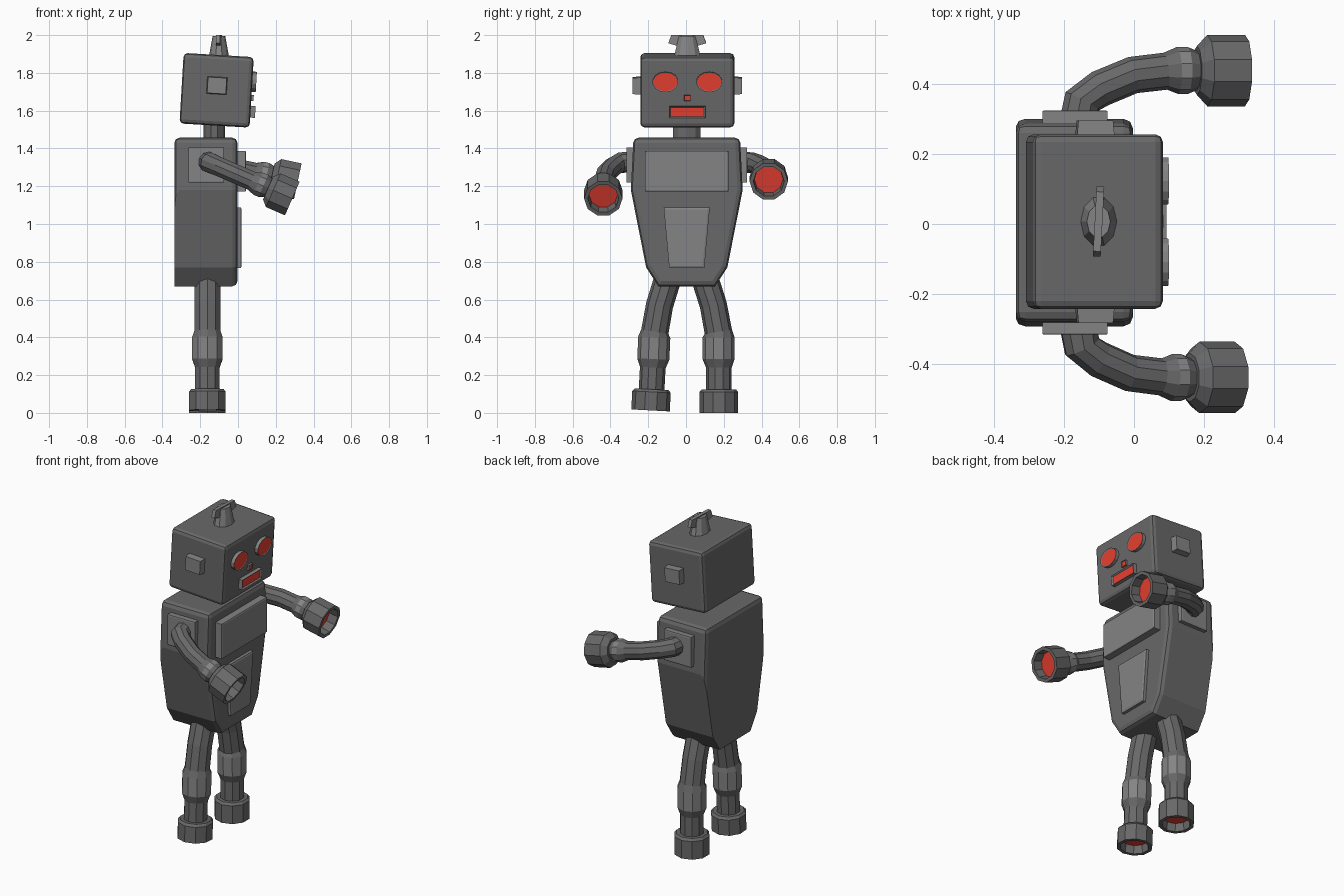
import bpy, bmesh
from math import sin, cos, pi, radians
from mathutils import Vector, Matrix

if "Cube" in bpy.data.objects:
    bpy.data.objects.remove(bpy.data.objects["Cube"])


def material(name, rgb):
    m = bpy.data.materials.new(name)
    m.diffuse_color = (*rgb, 1)
    m.use_nodes = True
    m.node_tree.nodes["Principled BSDF"].inputs["Base Color"].default_value = m.diffuse_color
    return m


red = material("red", (0.8, 0.05, 0.03))
dark = material("dark_grey", (0.14, 0.14, 0.14))
light = material("light_grey", (0.23, 0.23, 0.23))


def finish(bm, name, mat=Matrix(), base=dark):
    bmesh.ops.recalc_face_normals(bm, faces=bm.faces[:])
    bm.transform(mat)
    me = bpy.data.meshes.new(name)
    bm.to_mesh(me)
    bm.free()
    for m in (base, red, light):
        me.materials.append(m)
    ob = bpy.data.objects.new(name, me)
    bpy.context.collection.objects.link(ob)
    return ob


def rect(cy, cz, hy, hz):
    return [(cy - hy, cz - hz), (cy + hy, cz - hz), (cy + hy, cz + hz), (cy - hy, cz + hz)]


def oval(cy, cz, ry, rz, n):
    return [(cy + ry * cos(2 * pi * (i + .5) / n), cz + rz * sin(2 * pi * (i + .5) / n)) for i in range(n)]


def prism(name, prof, x0, x1, mat=Matrix(), taper=1, lip=0, depth=0, paint=False, bevel=0, pick=None, base=dark):
    """Profile in y/z, extruded along x; the far end may be tapered, inset and painted red."""
    bm = bmesh.new()
    n = len(prof)
    cy, cz = sum(p[0] for p in prof) / n, sum(p[1] for p in prof) / n
    a = [bm.verts.new((x0, y, z)) for y, z in prof]
    b = [bm.verts.new((x1, cy + (y - cy) * taper, cz + (z - cz) * taper)) for y, z in prof]
    bm.faces.new(a[::-1])
    end = bm.faces.new(b)
    for i in range(n):
        j = (i + 1) % n
        bm.faces.new((a[i], a[j], b[j], b[i]))
    bm.normal_update()
    if lip:
        bmesh.ops.inset_region(bm, faces=[end], thickness=lip, depth=depth)
    if paint:
        end.material_index = 1
    if bevel:
        edges = [e for e in bm.edges if pick is None or pick(e)]
        bmesh.ops.bevel(bm, geom=edges, offset=bevel, segments=2, profile=.5, affect='EDGES')
    return finish(bm, name, mat, base)


def limb(name, path, radii, binormal, cup, collar, sides=10):
    """Tube swept along a planar path, with a light collar band, ending in an open cup with a red floor."""
    rows = []
    for i, p in enumerate(path):
        t = (path[min(i + 1, len(path) - 1)] - path[max(i - 1, 0)]).normalized()
        rows.append((p, t, radii[i]))
    rows += [(path[-1] + t * d, t, r) for d, r in cup]
    bm = bmesh.new()
    rings = []
    for c, t, r in rows:
        nrm = binormal.cross(t)
        rings.append([bm.verts.new(c + r * (cos(q) * binormal + sin(q) * nrm))
                      for q in (2 * pi * (k + .5) / sides for k in range(sides))])
    for i, (a, b) in enumerate(zip(rings, rings[1:])):
        for k in range(sides):
            m = (k + 1) % sides
            bm.faces.new((a[k], a[m], b[m], b[k])).material_index = 2 if i == collar else 0
    bm.faces.new(rings[0][::-1])
    bm.faces.new(rings[-1]).material_index = 1
    return finish(bm, name)


# Torso with rounded front, top and upper back edges
C = .004
half = [(.15, .67), (.215, .77), (.296, 1.18), (.282, 1.457)]
outline = [(C + y, z) for y, z in half] + [(C - y, z) for y, z in half[::-1]]
prism("torso", outline, -.337, -.003, bevel=.027,
      pick=lambda e: all(v.co.x > -.1 for v in e.verts) or all(v.co.z > 1.1 for v in e.verts)
      and abs(e.verts[0].co.y - e.verts[1].co.y) + abs(e.verts[0].co.z - e.verts[1].co.z) > .01
      or all(v.co.z > 1.4 for v in e.verts))
prism("chest_panel", rect(C, 1.28, .22, .107), -.03, .04, lip=.008, depth=.003, base=light)
prism("belly_panel", [(C - .093, .767), (C + .093, .767), (C + .122, 1.087), (C - .122, 1.087)],
      -.03, .015, lip=.014, depth=.004, base=light)

# Neck
UP = Matrix.Rotation(-pi / 2, 4, 'Y')
prism("neck", oval(0, 0, .077, .057, 10), 1.43, 1.56, Matrix.Translation((-.126, C, 0)) @ UP)

# Head, tilted slightly forward
H = Matrix.Translation((-.113, .007, 1.708)) @ Matrix.Rotation(radians(3.4), 4, 'Y')
prism("head", rect(0, 0, .249, .187), -.186, .186, H, bevel=.022)
for s, side in ((-1, "right"), (1, "left")):
    prism(side + "_eye", oval(s * .116, .056, .069, .054, 14), .17, .207, H, lip=.005, depth=-.003, paint=True, base=light)
    turn = Matrix.Rotation(s * pi / 2, 4, 'Z')
    prism(side + "_ear", rect(0, .025, .055, .047), .23, .289, H @ turn, taper=.9, lip=.008, base=light)
prism("nose", rect(0, -.03, .018, .016), .17, .198, H, lip=.003, depth=-.003, paint=True, base=light)
prism("mouth", rect(0, -.103, .095, .031), .17, .211, H, lip=.009, depth=-.008, paint=True, base=light)

# Knob with wind-up wings on top of the head
K = Matrix.Translation((-.101, .007, 0))
prism("top_knob", oval(0, 0, .078, .056, 10), 1.87, 1.994, K @ UP, taper=.6, base=light)
prism("knob_wings", [(-.06, 1.945), (.06, 1.945), (.1, 1.957), (.085, 2), (-.085, 2), (-.1, 1.957)],
      -.011, .011, K @ Matrix.Rotation(radians(-3), 4, 'Z'), base=light)

# Arms: bent tube with an elbow collar and cup hand, pitched about the shoulder
arm = [(-.015, .26), (.002, .35), (.054, .386), (.15, .425), (.245, .436),
       (.28, .438), (.31, .438), (.337, .438)]
arm_r = [.056, .055, .053, .053, .053, .067, .067, .056]
hand = [(0, .07), (.03, .102), (.14, .102), (.14, .082), (.085, .076)]
for s, side, pitch in ((-1, "right", 23.5), (1, "left", 12)):
    turn = Matrix.Rotation(s * pi / 2, 4, 'Z')
    prism(side + "_shoulder_plate", rect(0, 0, .093, .093), .24, .318,
          Matrix.Translation((-.168, C, 1.312)) @ turn, lip=.008, depth=.002, base=light)
    R = Matrix.Rotation(radians(pitch), 3, 'Y')
    pivot = Vector((-.15, 0, 1.325))
    limb(side + "_arm", [pivot + R @ Vector((u, s * y, 0)) for u, y in arm], arm_r,
         R @ Vector((0, 0, 1)), hand, 5)

# Legs: bowed tube with a knee collar and cup foot
leg_z = [.8, .69, .57, .43, .4, .285, .24, .125]
leg_r = [.07, .072, .072, .073, .085, .085, .068, .068]
leg_y = {"right": [-.075, -.103, -.14, -.165, -.168, -.173, -.176, -.182],
         "left": [.08, .107, .145, .171, .172, .173, .174, .174]}
for side, ys in leg_y.items():
    h = .125 if side == "left" else .112
    foot = [(0, .09), (.014, .102), (h, .102), (h, .081), (h - .05, .077)]
    limb(side + "_leg", [Vector((-.162, y, z)) for y, z in zip(ys, leg_z)], leg_r, Vector((1, 0, 0)), foot, 4)
